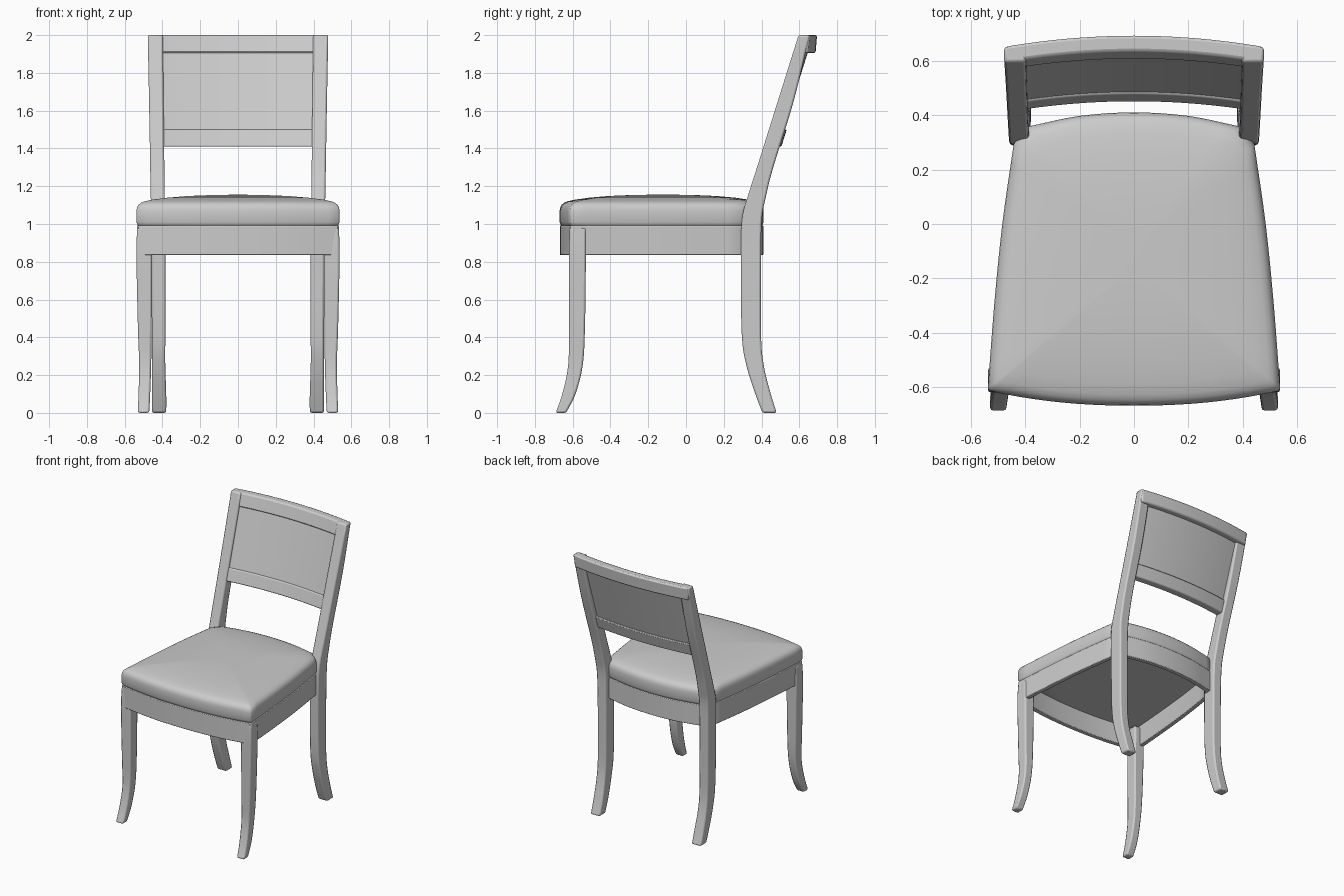
import bpy, bmesh, math
from mathutils import Vector

cube = bpy.data.objects.get("Cube")
if cube:
    bpy.data.objects.remove(cube, do_unlink=True)

grey = bpy.data.materials.new("light grey")
grey.use_nodes = True
COLOUR = (0.6, 0.6, 0.6, 1)
grey.diffuse_color = COLOUR
grey.node_tree.nodes["Principled BSDF"].inputs["Base Color"].default_value = COLOUR


def loft(name, rings, bevel=0, loop=False, angle=35):
    """Skin a list of equal-length point rings; cap the ends unless looped."""
    bm = bmesh.new()
    rows = [[bm.verts.new(p) for p in ring] for ring in rings]
    pairs = list(zip(rows, rows[1:]))
    if loop:
        pairs.append((rows[-1], rows[0]))
    else:
        bm.faces.new(rows[0])
        bm.faces.new(rows[-1])
    for a, b in pairs:
        for i in range(len(a)):
            j = (i + 1) % len(a)
            bm.faces.new((a[i], a[j], b[j], b[i]))
    bmesh.ops.recalc_face_normals(bm, faces=bm.faces)
    mesh = bpy.data.meshes.new(name)
    bm.to_mesh(mesh)
    bm.free()
    mesh.materials.append(grey)
    obj = bpy.data.objects.new(name, mesh)
    bpy.context.collection.objects.link(obj)
    bpy.ops.object.select_all(action='DESELECT')
    obj.select_set(True)
    bpy.context.view_layer.objects.active = obj
    bpy.ops.object.shade_smooth_by_angle(angle=math.radians(angle))
    if bevel:
        mod = obj.modifiers.new("soft edges", 'BEVEL')
        mod.width, mod.segments = bevel, 2
        mod.limit_method, mod.angle_limit = 'ANGLE', math.radians(40)
    return obj


def spline(points, steps=4):
    """Smooth curve through the points."""
    pts = [Vector(p) for p in points]
    pts = [2 * pts[0] - pts[1]] + pts + [2 * pts[-1] - pts[-2]]
    out = []
    for a, b, c, d in zip(pts, pts[1:], pts[2:], pts[3:]):
        for k in range(steps):
            t = k / steps
            out.append(0.5 * (2 * b + (c - a) * t + (2 * a - 5 * b + 4 * c - d) * t**2
                              + (3 * b - a - 3 * c + d) * t**3))
    return out + [pts[-2]]


def leg(name, side, sections):
    """Curved square post; each section is z, y front, y back, x inner, x outer."""
    rings = [[(side * x0, y0, z), (side * x1, y0, z), (side * x1, y1, z), (side * x0, y1, z)]
             for z, y0, y1, x0, x1 in spline(sections)]
    loft(name, rings, 0.01)


# Sabre legs, the back pair running up into the backrest
FRONT = [(0, -.69, -.635, .47, .53), (.1, -.655, -.585, .465, .527), (.25, -.624, -.547, .46, .523),
         (.45, -.62, -.535, .457, .53), (.83, -.62, -.53, .455, .538), (.98, -.615, -.53, .455, .534)]
BACK = [(0, .405, .48, .38, .455), (.1, .367, .449, .38, .455), (.25, .32, .412, .385, .455),
        (.42, .295, .397, .385, .455), (.84, .29, .397, .385, .457), (1.03, .297, .402, .385, .46),
        (1.14, .325, .422, .388, .462), (1.3, .376, .462, .39, .465), (1.65, .486, .57, .394, .471),
        (2, .596, .655, .398, .478)]
for label, side in (("left", 1), ("right", -1)):
    leg(label + "_front_leg", side, FRONT)
    leg(label + "_back_leg", side, BACK)


# Bowed rails and panel of the backrest
def back_bar(name, z0, z1, offset, depth0, depth1, half, bevel):
    def front(z):
        return 0.596 + (z - 2) * 0.315 + offset
    rings = []
    for i in range(25):
        x = half * (i / 12 - 1)
        bow = 0.04 * (1 - (x / 0.47) ** 2)
        rings.append([(x, front(z0) + bow, z0), (x, front(z1) + bow, z1),
                      (x, front(z1) + bow + depth1, z1), (x, front(z0) + bow + depth0, z0)])
    loft(name, rings, bevel)


back_bar("top_rail", 1.905, 2.0, 0, .08, .058, .47, .01)
back_bar("lower_back_rail", 1.41, 1.5, 0, .055, .055, .42, .006)
back_bar("back_panel", 1.49, 1.915, .008, .03, .03, .42, 0)


# Seat plan: bowed front, tapering sides, rounded back
def seat_plan():
    front = [(x, -.669 + .054 * (abs(x) / .53) ** 2.2)
             for x in [.53 * (i / 10 - 1) for i in range(21)]]
    side = spline([(.538, -.605), (.515, -.3), (.485, 0), (.443, .295)], 4)
    back = spline([(.385, .36), (.2, .398), (0, .411), (-.2, .398), (-.385, .36)], 4)
    return front + [tuple(p) for p in side] + [tuple(p) for p in back] \
        + [(-p[0], p[1]) for p in reversed(side)]


PLAN = seat_plan()


def ring(inset, z):
    cy = -.12
    sx, sy = 1 - inset / .5, 1 - inset / .54
    return [(x * sx, cy + (y - cy) * sy, z) for x, y in PLAN]


# Hollow apron under the cushion
loft("seat_apron", [ring(.002, .835), ring(.002, .992), ring(.035, .992), ring(.035, .835)],
     0.004, loop=True)

# Upholstered cushion with a crowned top
CUSHION = [(.012, .988), (.005, .997), (0, 1.01), (0, 1.07), (.003, 1.087), (.01, 1.101),
           (.022, 1.112), (.04, 1.12), (.08, 1.129), (.15, 1.139), (.25, 1.148),
           (.36, 1.153), (.46, 1.155)]
loft("seat_cushion", [ring(i, z) for i, z in CUSHION], angle=50)
